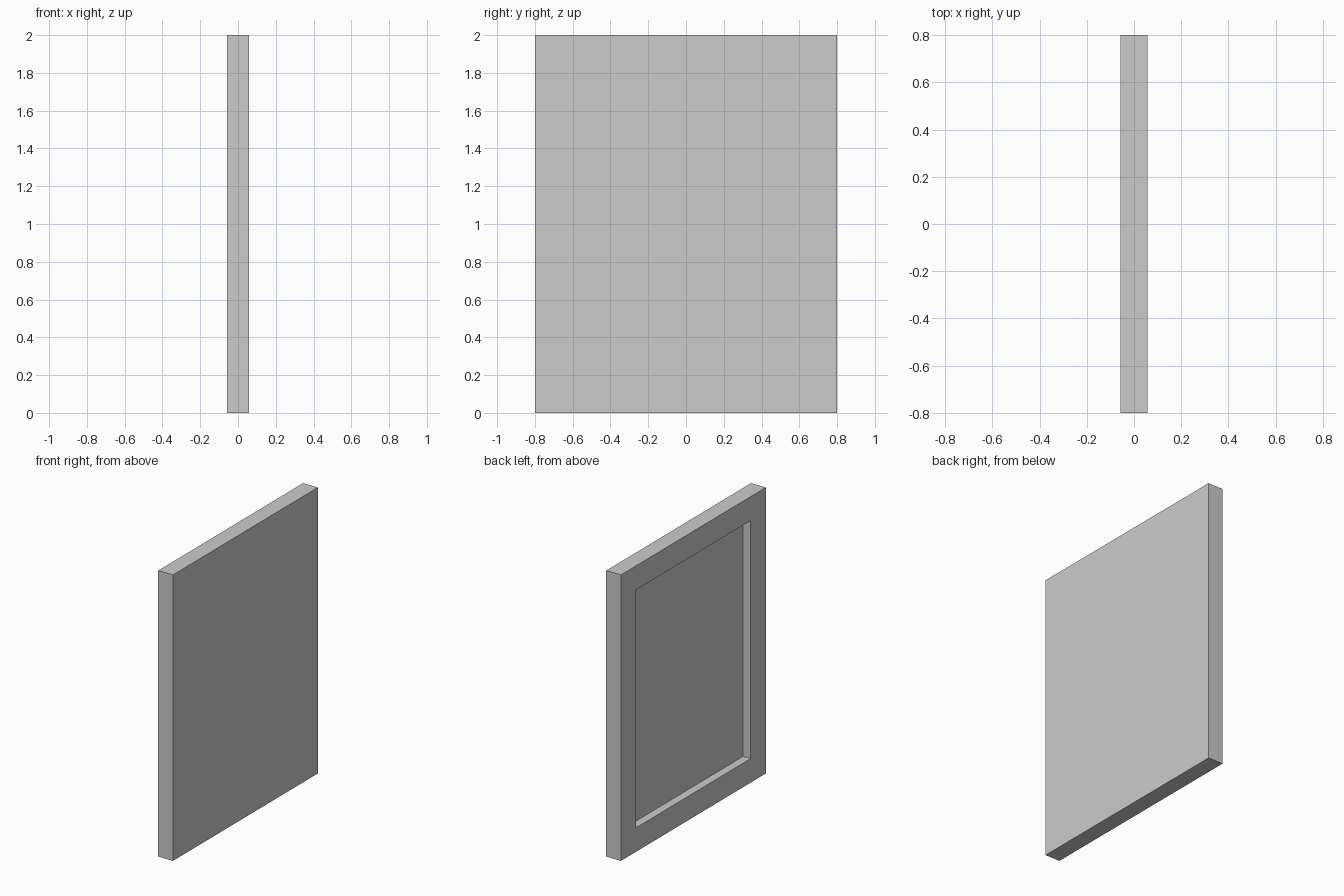
import bpy, bmesh
from mathutils import Matrix, Vector

if "Cube" in bpy.data.objects:
    bpy.data.objects.remove(bpy.data.objects["Cube"])

THICK, WIDTH, HEIGHT = 0.114, 1.6, 2.0
BORDER, DEPTH = 0.168, 0.058

bm = bmesh.new()

# Upright slab
bmesh.ops.create_cube(bm, size=1.0, matrix=Matrix.Translation((0, 0, HEIGHT / 2))
                      @ Matrix.Diagonal((THICK, WIDTH, HEIGHT, 1)))
bm.normal_update()

# Frame border on the -x side, with the panel sunk into it
panel = min(bm.faces, key=lambda f: f.calc_center_median().x)
bmesh.ops.inset_region(bm, faces=[panel], thickness=BORDER, use_even_offset=True)
panel = bmesh.ops.extrude_discrete_faces(bm, faces=[panel])["faces"][0]
bmesh.ops.translate(bm, verts=panel.verts, vec=Vector((DEPTH, 0, 0)))
bmesh.ops.recalc_face_normals(bm, faces=bm.faces)

mesh = bpy.data.meshes.new("framed_panel")
bm.to_mesh(mesh)
bm.free()
bpy.context.collection.objects.link(bpy.data.objects.new("framed_panel", mesh))
